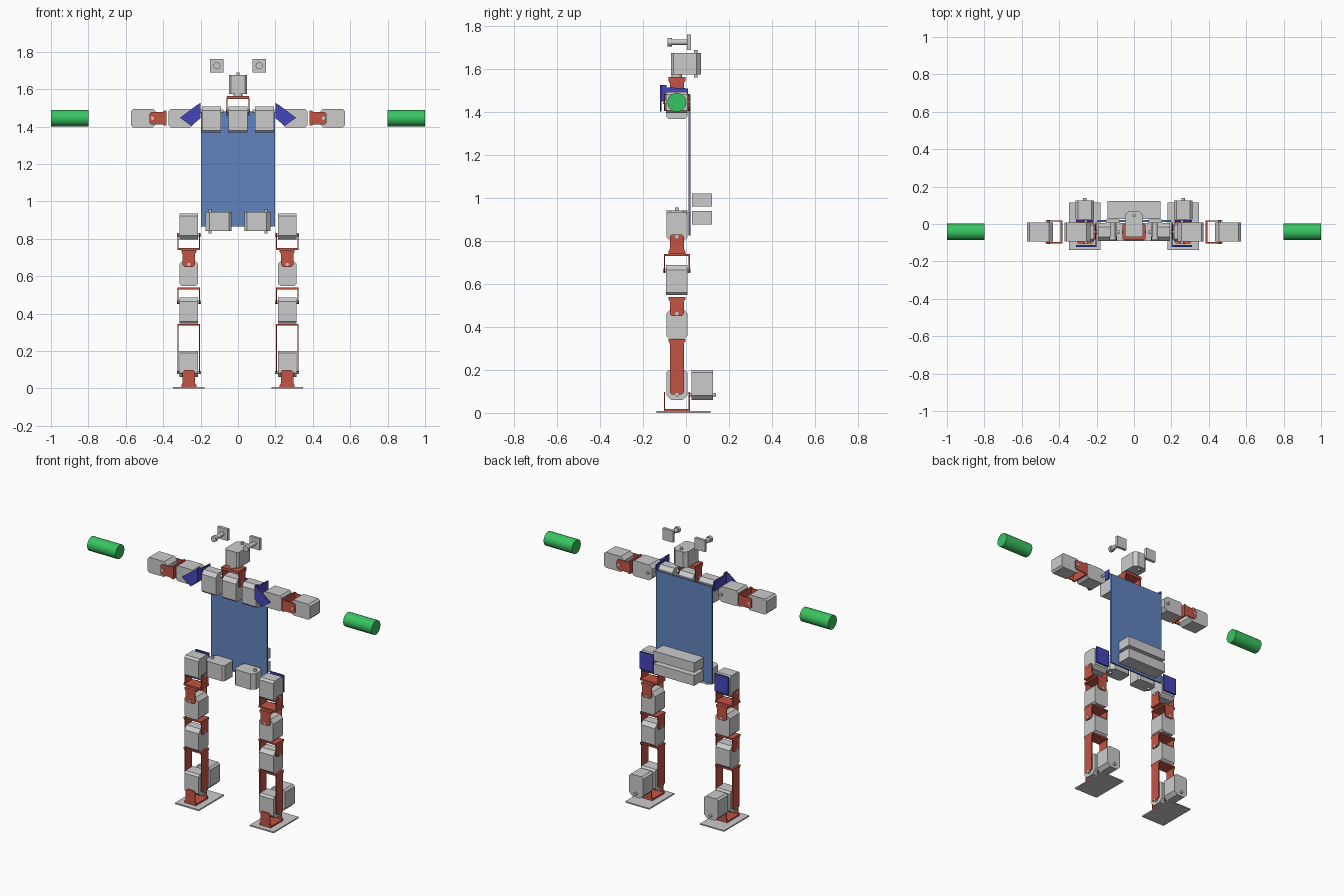
import bpy, bmesh, math
from mathutils import Vector

if "Cube" in bpy.data.objects:
    bpy.data.objects.remove(bpy.data.objects["Cube"])

X, Y, Z = Vector((1, 0, 0)), Vector((0, 1, 0)), Vector((0, 0, 1))
CY = -0.0425  # depth of all the joint centres


def material(name, rgb):
    m = bpy.data.materials.new(name)
    m.diffuse_color = (*rgb, 1)
    m.use_nodes = True
    m.node_tree.nodes["Principled BSDF"].inputs["Base Color"].default_value = m.diffuse_color
    return m


RED = material("red_metal", (0.55, 0.09, 0.06))
BLUE = material("blue_metal", (0.06, 0.06, 0.5))
PLATE = material("blue_plate", (0.12, 0.23, 0.52))
GREEN = material("green", (0.04, 0.55, 0.12))


def prism(bm, pts, d0, d1, origin, ex, ey, ez):
    """Extrude a 2D outline from d0 to d1 along ez."""
    o = Vector(origin)
    rings = [[bm.verts.new(o + ex * a + ey * b + ez * d) for a, b in pts] for d in (d0, d1)]
    bm.faces.new(rings[0])
    bm.faces.new(rings[1][::-1])
    n = len(pts)
    for i in range(n):
        j = (i + 1) % n
        bm.faces.new((rings[0][i], rings[0][j], rings[1][j], rings[1][i]))


def disc(bm, origin, axis, r, d0, d1, sides=12):
    a = axis.orthogonal().normalized()
    ring = [(r * math.cos(2 * math.pi * i / sides), r * math.sin(2 * math.pi * i / sides))
            for i in range(sides)]
    prism(bm, ring, d0, d1, origin, a, axis.cross(a), axis)


def finish(name, bm, mat=None, smooth=False):
    bmesh.ops.recalc_face_normals(bm, faces=bm.faces)
    me = bpy.data.meshes.new(name)
    bm.to_mesh(me)
    bm.free()
    ob = bpy.data.objects.new(name, me)
    bpy.context.collection.objects.link(ob)
    if mat:
        me.materials.append(mat)
    if smooth:
        bpy.context.view_layer.objects.active = ob
        ob.select_set(True)
        bpy.ops.object.shade_smooth_by_angle()
        ob.select_set(False)
    return ob


def box(name, x0, x1, y0, y1, z0, z1, mat=None):
    bm = bmesh.new()
    prism(bm, [(x0, y0), (x1, y0), (x1, y1), (x0, y1)], z0, z1, (0, 0, 0), X, Y, Z)
    return finish(name, bm, mat)


def servo(name, centre, along, axis):
    """Motor case with chamfered ends; the horn sits towards 'along'."""
    w, l, d = 0.049, 0.07, 0.05
    bm = bmesh.new()
    c, e = 0.022, 0.012
    pts = [(-w, -l + e), (-w + e, -l), (w - e, -l), (w, -l + e),
           (w, l - c), (w - c, l), (-w + c, l), (-w, l - c)]
    prism(bm, pts, -d, d, centre, axis.cross(along), along, axis)
    # axle stubs
    disc(bm, Vector(centre) + along * 0.045, axis, 0.009, -0.064, 0.064)
    return finish(name, bm)


def u_bracket(name, base, along, axis, length):
    """Base plate with two tapered cheeks running 'along'."""
    bm = bmesh.new()
    s = axis.cross(along)
    h, t = 0.061, 0.006
    prism(bm, [(-0.04, 0), (0.04, 0), (0.04, 0.01), (-0.04, 0.01)], -h, h, base, s, along, axis)
    cheek = [(-0.04, 0.01), (0.04, 0.01), (0.033, 0.022), (0.033, length - 0.01),
             (0.023, length), (-0.023, length), (-0.033, length - 0.01), (-0.033, 0.022)]
    for d0 in (-h, h - t):
        prism(bm, cheek, d0, d0 + t, base, s, along, axis)
    return finish(name, bm, RED)


# torso
box("torso_plate", -0.197, 0.197, 0.012, 0.022, 0.865, 1.48, PLATE)
box("upper_battery", -0.143, 0.143, 0.028, 0.122, 0.96, 1.022)
box("lower_battery", -0.143, 0.143, 0.028, 0.122, 0.876, 0.94)

# neck and head
servo("neck_servo", (0, CY, 1.437), Z, X)
u_bracket("neck_bracket", (0, CY, 1.556), -Z, X, 0.10)
box("neck_plate", -0.06, 0.06, CY - 0.04, CY + 0.04, 1.556, 1.563, RED)
bm = bmesh.new()
disc(bm, (0, CY, 0), Z, 0.025, 1.563, 1.578)
finish("neck_horn", bm)
servo("head_servo", (0, 0.0, 1.625), Y, Z)

for side, s in (("left", 1), ("right", -1)):
    out = X * s

    # camera: square board with a stepped lens
    cx = 0.113 * s
    box(side + "_camera_board", cx - 0.036, cx + 0.036, 0.005, 0.023, 1.689, 1.762)
    bm = bmesh.new()
    disc(bm, (cx, 0, 1.725), Y, 0.013, -0.068, 0.005, 16)
    disc(bm, (cx, 0, 1.725), Y, 0.019, -0.085, -0.066, 16)
    finish(side + "_camera_lens", bm, None, True)

    # shoulder
    servo(side + "_shoulder_servo", (0.142 * s, CY, 1.437), Z, X)
    bm = bmesh.new()
    prism(bm, [(-0.122, 1.45), (0.01, 1.45), (0.01, 1.51), (-0.09, 1.515), (-0.09, 1.527), (-0.122, 1.527)],
          0.2, 0.207, (0, 0, 0), Y, Z, out)
    prism(bm, [(0.2, 1.525), (0.22, 1.515), (0.31, 1.447), (0.25, 1.403), (0.2, 1.445)],
          -0.122, -0.113, (0, 0, 0), out, Z, Y)
    finish(side + "_shoulder_bracket", bm, BLUE)

    # arm
    servo(side + "_upper_arm_servo", (0.302 * s, CY, 1.445), -out, Y)
    u_bracket(side + "_elbow_bracket", (0.382 * s, CY, 1.445), out, Y, 0.092)
    servo(side + "_forearm_servo", (0.502 * s, CY, 1.445), -out, Y)
    bm = bmesh.new()
    disc(bm, (0, CY, 1.445), out, 0.044, 0.8, 1.0, 32)
    finish(side + "_hand_grip", bm, GREEN, True)

    # hip
    lx = 0.263 * s
    servo(side + "_hip_turn_servo", (0.105 * s, CY, 0.892), out, Z)
    box(side + "_hip_plate", lx - 0.047, lx + 0.047, 0.012, 0.022, 0.826, 0.935, BLUE)
    servo(side + "_hip_servo", (lx, CY, 0.865), -Z, X)
    u_bracket(side + "_hip_bracket", (lx, CY, 0.74), Z, X, 0.09)

    # thigh and knee
    u_bracket(side + "_thigh_bracket", (lx, CY, 0.74), -Z, Y, 0.09)
    servo(side + "_thigh_servo", (lx, CY, 0.618), Z, Y)
    u_bracket(side + "_knee_bracket", (lx, CY, 0.54), -Z, X, 0.09)
    servo(side + "_knee_servo", (lx, CY, 0.416), Z, X)

    # shin, ankle and foot
    u_bracket(side + "_shin_bracket", (lx, CY, 0.345), -Z, X, 0.26)
    servo(side + "_ankle_servo", (lx, CY, 0.13), -Z, X)
    servo(side + "_ankle_roll_servo", (lx, 0.075, 0.13), -Z, Y)
    u_bracket(side + "_foot_bracket", (lx, CY, 0.008), Z, Y, 0.09)
    box(side + "_foot", lx - 0.084, lx + 0.084, -0.138, 0.114, 0, 0.008)
